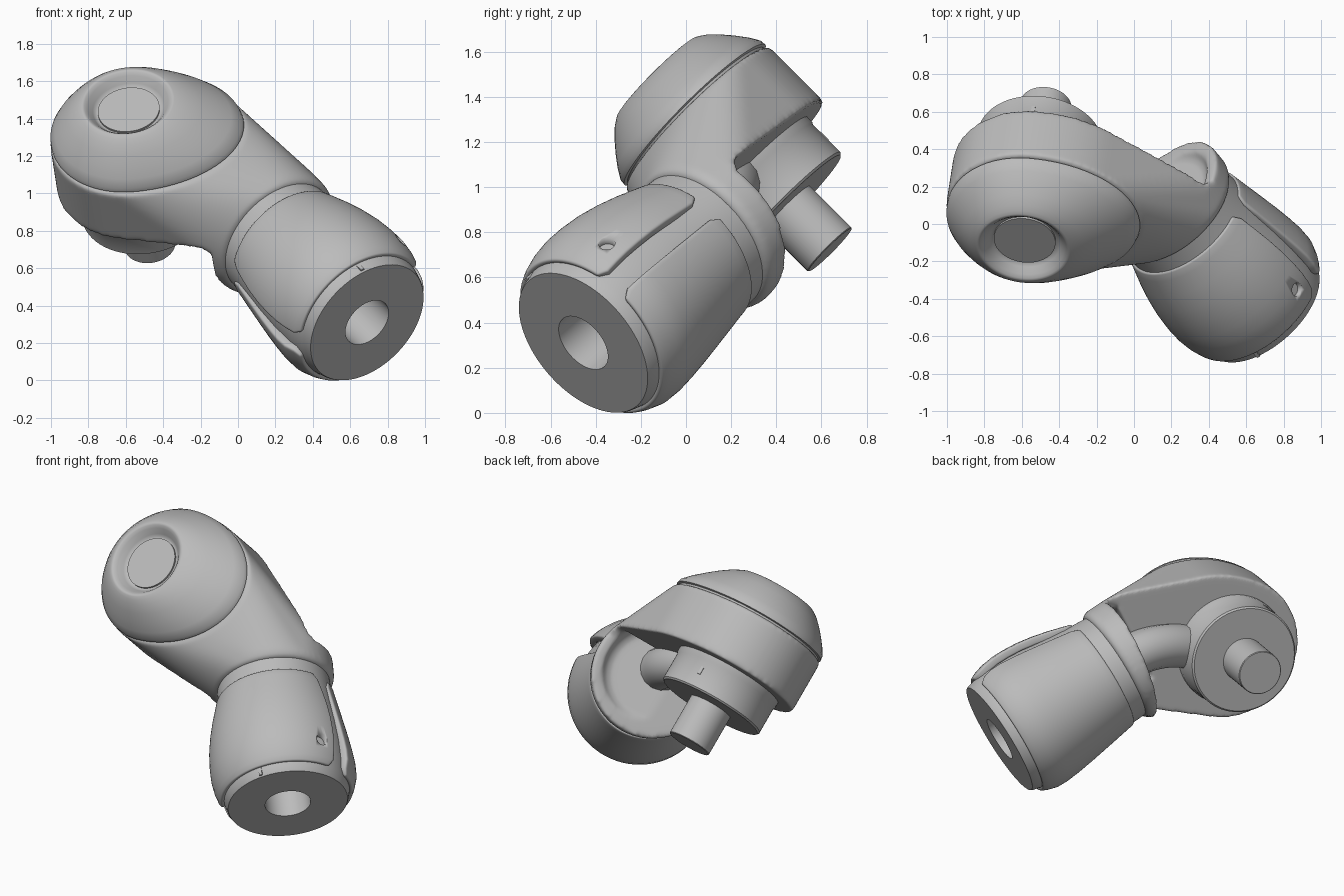
import bpy, bmesh, math
from mathutils import Matrix, Vector

if "Cube" in bpy.data.objects:
    bpy.data.objects.remove(bpy.data.objects["Cube"], do_unlink=True)

grey = bpy.data.materials.new("light_grey")
grey.use_nodes = True
grey.diffuse_color = (0.5, 0.5, 0.5, 1)
grey.node_tree.nodes["Principled BSDF"].inputs["Base Color"].default_value = (0.5, 0.5, 0.5, 1)

# Two perpendicular joint axes: head axis and arm axis
head_axis = Vector((-0.111, -0.703, 0.703)).normalized()
arm_axis = Vector((0.567, -0.62, -0.545))
arm_axis = (arm_axis - head_axis * arm_axis.dot(head_axis)).normalized()
side = head_axis.cross(arm_axis)


def frame(x, y, z, origin):
    m = Matrix((x, y, z)).transposed().to_4x4()
    m.translation = origin
    return m


HEAD = frame(arm_axis, side, head_axis, Vector((-0.47, 0.638, 0.722)))
ARM = frame(side, head_axis, arm_axis, Vector((0.69, -0.455, 0.31)))
NOSE = math.radians(55)


def smooth(ob, angle):
    bpy.ops.object.select_all(action="DESELECT")
    ob.select_set(True)
    bpy.context.view_layer.objects.active = ob
    bpy.ops.object.shade_smooth_by_angle(angle=math.radians(angle))


def finish(bm, name, mat, angle=40):
    bmesh.ops.recalc_face_normals(bm, faces=bm.faces)
    mesh = bpy.data.meshes.new(name)
    bm.to_mesh(mesh)
    bm.free()
    ob = bpy.data.objects.new(name, mesh)
    ob.matrix_world = mat
    bpy.context.collection.objects.link(ob)
    mesh.materials.append(grey)
    smooth(ob, angle)
    return ob


def egg(z, r, nose=None, n=96):
    """Ring of radius r, stretched to the given length on its nose side."""
    nose = nose or r
    pts = []
    for i in range(n):
        p = 2 * math.pi * i / n
        u, v = math.cos(p) * (nose if math.cos(p) > 0 else r), math.sin(p) * r
        pts.append(Vector((u * math.cos(NOSE) - v * math.sin(NOSE),
                           u * math.sin(NOSE) + v * math.cos(NOSE), z)))
    return pts


def loft(name, rings, mat):
    bm = bmesh.new()
    loops = [[bm.verts.new(p) for p in egg(*ring)] for ring in rings]
    for a, b in zip(loops, loops[1:]):
        for i in range(len(a)):
            j = (i + 1) % len(a)
            bm.faces.new((a[i], a[j], b[j], b[i]))
    bm.faces.new(loops[0])
    bm.faces.new(loops[-1])
    return finish(bm, name, mat)


def subtract(ob, cutter):
    cutter.hide_render = True
    mod = ob.modifiers.new("cut", "BOOLEAN")
    mod.operation, mod.object, mod.solver = "DIFFERENCE", cutter, "EXACT"


# Head dome with recessed cap
loft("head_dome", [(0.80, 0.42, 0.58), (0.845, 0.425, 0.585), (0.85, 0.44, 0.60),
                   (0.875, 0.438, 0.592), (0.92, 0.412, 0.54), (0.97, 0.375, 0.47),
                   (1.02, 0.333, 0.395), (1.06, 0.293, 0.325), (1.078, 0.268, 0.28),
                   (1.088, 0.252), (1.09, 0.243), (1.086, 0.233), (1.072, 0.217),
                   (1.04, 0.192), (1.026, 0.18), (1.022, 0.168)], HEAD)
loft("dome_cap", [(1.0, 0.166), (1.034, 0.166)], HEAD)

# Elbow body with arm collar: hull of the head oval and the arm ring
bm = bmesh.new()
for z in (0.49, 0.835):
    for p in egg(z, 0.445, 0.605):
        bm.verts.new(p)
to_head = HEAD.inverted() @ ARM
for z, r in ((-0.835, 0.355), (-0.87, 0.375), (-1.0, 0.378)):
    for p in egg(z, r):
        bm.verts.new(to_head @ p)
hull = bmesh.ops.convex_hull(bm, input=bm.verts)
junk = {g for g in hull["geom_interior"] + hull["geom_unused"] if isinstance(g, bmesh.types.BMVert)}
bmesh.ops.delete(bm, geom=list(junk), context="VERTS")
body = finish(bm, "elbow_body", HEAD)

# Hollow the underside along a slanted collar plane and dish the collar
bm = bmesh.new()
bmesh.ops.create_cube(bm, size=2, matrix=Matrix.Rotation(math.radians(8), 4, "Z")
                      @ Matrix.Translation((-0.337, 0, -0.51)))
bmesh.ops.bevel(bm, geom=bm.edges[:], offset=0.08, segments=6, profile=0.5, affect="EDGES")
under = finish(bm, "underside_cutter", HEAD)
dish = loft("dish_cutter", [(-0.93, 0.25), (-0.945, 0.285), (-0.98, 0.31), (-1.05, 0.32)], ARM)
for c in (under, dish):
    subtract(body, c)
mod = body.modifiers.new("blend", "REMESH")
mod.mode, mod.voxel_size, mod.use_smooth_shade = "VOXEL", 0.014, True
mod = body.modifiers.new("soften", "SMOOTH")
mod.factor, mod.iterations = 0.5, 8
bpy.context.view_layer.update()
mesh = bpy.data.meshes.new_from_object(body.evaluated_get(bpy.context.evaluated_depsgraph_get()))
body.modifiers.clear()
body.data = mesh
for c in (under, dish):
    bpy.data.objects.remove(c, do_unlink=True)
smooth(body, 60)

# Rear hub and output peg
loft("rear_hub", [(0.6, 0.345), (0.46, 0.345), (0.45, 0.338), (0.275, 0.338), (0.265, 0.328)], HEAD)
loft("output_peg", [(0.3, 0.137), (0.004, 0.137), (0, 0.133)], HEAD)

# Inner pipe from arm collar to hub
curve = bpy.data.curves.new("inner_pipe", "CURVE")
curve.dimensions = "3D"
curve.bevel_depth, curve.bevel_resolution, curve.resolution_u = 0.135, 6, 16
spline = curve.splines.new("BEZIER")
spline.bezier_points.add(2)
for bp, co in zip(spline.bezier_points, [(0.7, 0.37, 0.42), (0.42, 0.3, 0.45), (0.15, 0.1, 0.52)]):
    bp.co = co
    bp.handle_left_type = bp.handle_right_type = "AUTO"
curve.materials.append(grey)
pipe = bpy.data.objects.new("inner_pipe", curve)
pipe.matrix_world = HEAD
bpy.context.collection.objects.link(pipe)

# Arm core with a bore in its end face
loft("arm_core", [(-0.87, 0.343), (-0.74, 0.35), (-0.6, 0.365), (-0.45, 0.383), (-0.3, 0.395),
                  (-0.15, 0.395), (-0.06, 0.385), (-0.01, 0.372), (0, 0.366),
                  (0, 0.14), (-0.3, 0.14)], ARM)

# Two shell plates along the arm, with a gap on either side
PROFILE = [(0.05, 0.402), (0.09, 0.42), (0.15, 0.437), (0.22, 0.447), (0.3, 0.448), (0.4, 0.441),
           (0.5, 0.425), (0.6, 0.402), (0.7, 0.374), (0.75, 0.36)]


def plate(name, start, end, flatten, steps=56):
    bm = bmesh.new()
    rows = []
    for t, r in PROFILE:
        trim = 4 if t in (PROFILE[0][0], PROFILE[-1][0]) else 0
        r -= flatten * max(0, math.sin(math.pi * (t - 0.15) / 0.6))
        row = []
        for i in range(steps + 1):
            p = math.radians(start + trim + (end - start - 2 * trim) * i / steps)
            row.append(bm.verts.new((r * math.cos(p), r * math.sin(p), -t)))
        rows.append(row)
    for a, b in zip(rows, rows[1:]):
        for i in range(steps):
            bm.faces.new((a[i], b[i], b[i + 1], a[i + 1]))
    ob = finish(bm, name, ARM)
    centre = ob.data.polygons[len(ob.data.polygons) // 2]
    outward = centre.normal.dot(Vector((centre.center.x, centre.center.y, 0))) > 0
    mod = ob.modifiers.new("thickness", "SOLIDIFY")
    mod.thickness, mod.offset = 0.05, -1 if outward else 1
    mod = ob.modifiers.new("rounded_edge", "BEVEL")
    mod.width, mod.segments, mod.angle_limit = 0.012, 3, math.radians(50)
    return ob


upper = plate("upper_shell", 16, 164, 0)
plate("lower_shell", 180, 360, 0.025)

# Screw recess on the upper shell
angle = math.radians(29)
out = Vector((math.cos(angle), math.sin(angle), 0))
seat = ARM @ Matrix.Translation(out * 0.44 + Vector((0, 0, -0.2))) @ out.to_track_quat("Z", "Y").to_matrix().to_4x4()
hole = loft("screw_cutter", [(-0.03, 0.036), (0.1, 0.036)], seat)
subtract(upper, hole)
hole.hide_set(True)

# Alignment marks on the arm rim and the hub
for name, mat, radius, z, deg in (("arm_mark", ARM, 0.38, -0.03, 86), ("hub_mark", HEAD, 0.337, 0.38, 150)):
    bm = bmesh.new()
    bmesh.ops.create_cube(bm, size=1, matrix=Matrix.Rotation(math.radians(deg), 4, "Z")
                          @ Matrix.Translation((radius, 0, z)) @ Matrix.Diagonal((0.009, 0.02, 0.05, 1)))
    finish(bm, name, mat)
